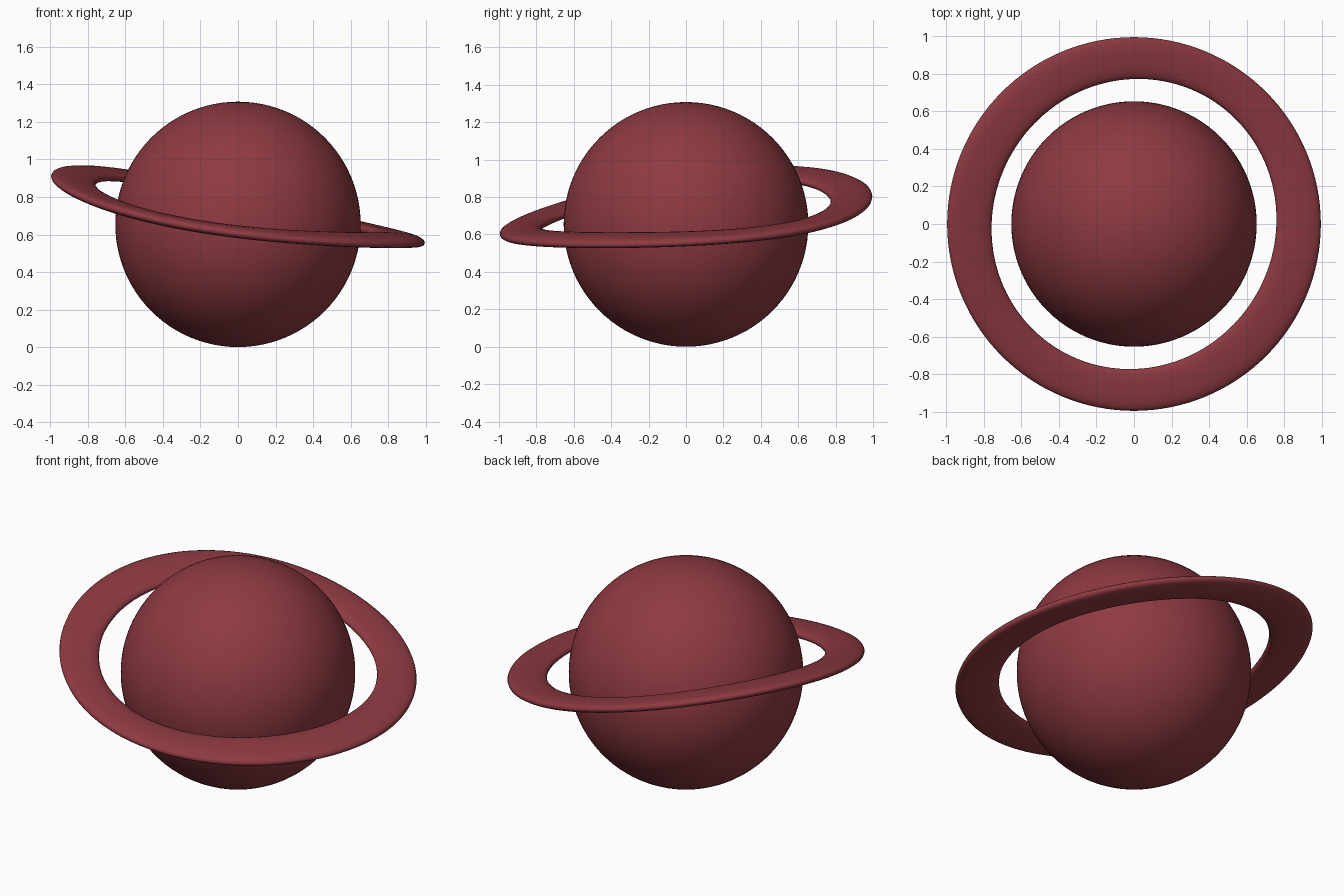
import bpy, bmesh, math

if "Cube" in bpy.data.objects:
    bpy.data.objects.remove(bpy.data.objects["Cube"])

red = bpy.data.materials.new("dark red")
red.diffuse_color = (0.27, 0.042, 0.053, 1)
red.use_nodes = True
red.node_tree.nodes["Principled BSDF"].inputs["Base Color"].default_value = red.diffuse_color


def finish(name, bm):
    bmesh.ops.recalc_face_normals(bm, faces=bm.faces)
    mesh = bpy.data.meshes.new(name)
    bm.to_mesh(mesh)
    bm.free()
    mesh.materials.append(red)
    for p in mesh.polygons:
        p.use_smooth = True
    obj = bpy.data.objects.new(name, mesh)
    bpy.context.collection.objects.link(obj)
    return obj


# Planet globe, resting on the ground
R = 0.654
bm = bmesh.new()
bmesh.ops.create_uvsphere(bm, u_segments=96, v_segments=48, radius=R)
bmesh.ops.translate(bm, verts=bm.verts, vec=(0, 0, R))
finish("planet", bm)

# Flat rounded ring: an oval section swept round, tilted and slightly warped
SEG, SEC = 128, 20
HALF = 0.031
TILT_DIR = math.radians(150)
bm = bmesh.new()
loops = []
for i in range(SEG):
    a = 2 * math.pi * i / SEG
    wave = math.cos(2 * (a - TILT_DIR))
    inner, outer = 0.766 - 0.014 * wave, 0.996
    loop = []
    for j in range(SEC):
        t = 2 * math.pi * j / SEC
        c, s = math.cos(t), math.sin(t)
        c = math.copysign(abs(c) ** 0.8, c)
        s = math.copysign(abs(s) ** 0.8, s)
        r = (inner + outer) / 2 + (outer - inner) / 2 * c
        x, y = r * math.cos(a), r * math.sin(a)
        z = 0.718 - 0.178 * x + 0.10 * y + 0.03 * wave + HALF * s
        loop.append(bm.verts.new((x, y, z)))
    loops.append(loop)
for i in range(SEG):
    A, B = loops[i], loops[(i + 1) % SEG]
    for j in range(SEC):
        k = (j + 1) % SEC
        bm.faces.new((A[j], B[j], B[k], A[k]))
finish("ring", bm)
